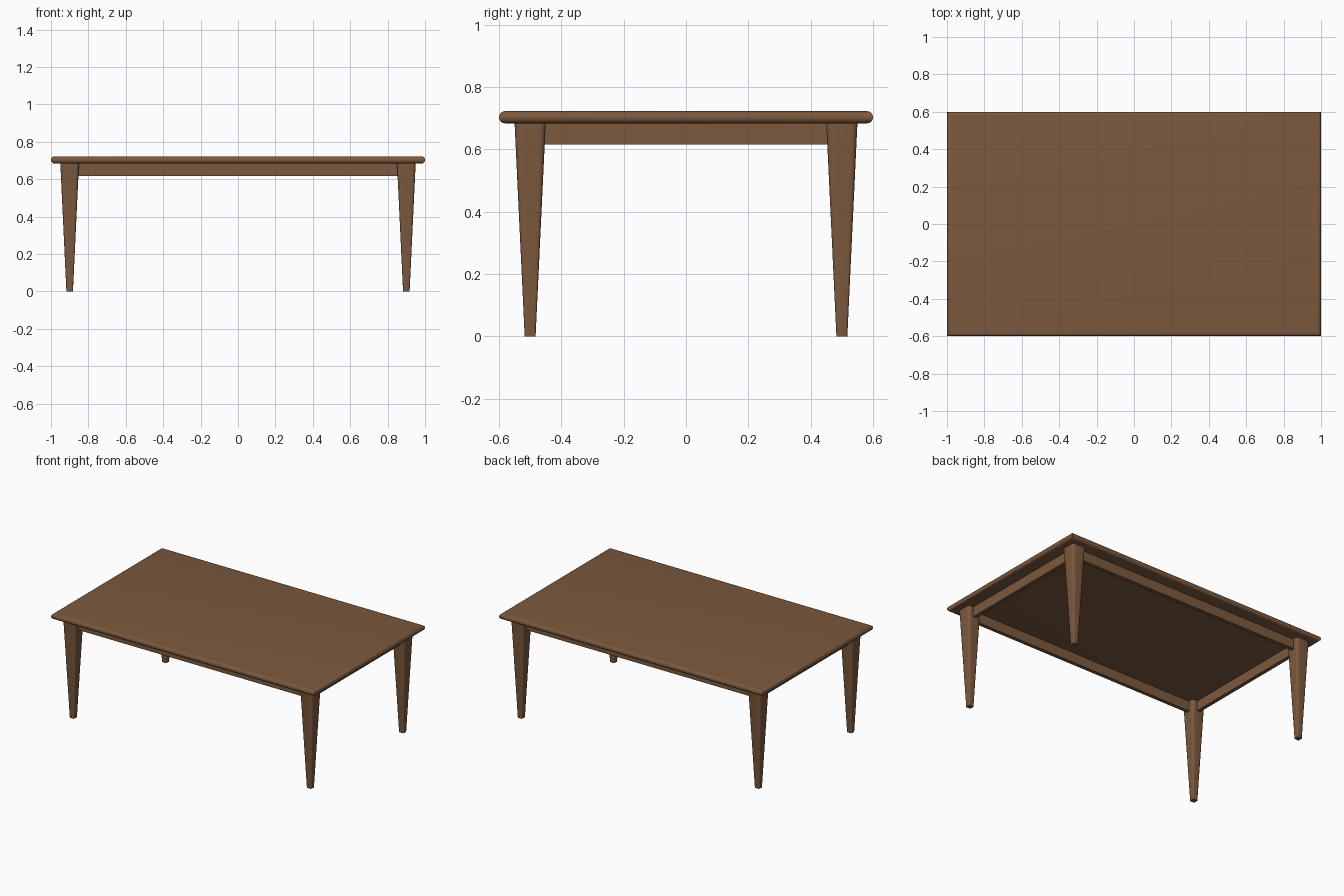
import bpy, bmesh, math

if "Cube" in bpy.data.objects:
    bpy.data.objects.remove(bpy.data.objects["Cube"])


def make_mat():
    m = bpy.data.materials.new("wood")
    m.diffuse_color = (0.2, 0.1, 0.048, 1)
    m.use_nodes = True
    m.node_tree.nodes["Principled BSDF"].inputs["Base Color"].default_value = m.diffuse_color
    return m


WOOD = make_mat()


def loft(name, rings, location=(0, 0, 0)):
    """Skin a stack of equal-length rings and cap both ends."""
    bm = bmesh.new()
    loops = [[bm.verts.new(p) for p in ring] for ring in rings]
    n = len(loops[0])
    for a, b in zip(loops, loops[1:]):
        for i in range(n):
            j = (i + 1) % n
            bm.faces.new((a[i], a[j], b[j], b[i]))
    bm.faces.new(loops[0][::-1])
    bm.faces.new(loops[-1])
    bmesh.ops.recalc_face_normals(bm, faces=bm.faces)
    me = bpy.data.meshes.new(name)
    bm.to_mesh(me)
    bm.free()
    ob = bpy.data.objects.new(name, me)
    bpy.context.collection.objects.link(ob)
    ob.location = location
    me.materials.append(WOOD)
    bpy.ops.object.select_all(action='DESELECT')
    ob.select_set(True)
    bpy.context.view_layer.objects.active = ob
    bpy.ops.object.shade_smooth_by_angle(angle=math.radians(35))
    return ob


def rect(hx, hy, z):
    return [(-hx, -hy, z), (hx, -hy, z), (hx, hy, z), (-hx, hy, z)]


def rounded_square(h, r, z, seg=4):
    pts = []
    for k, (sx, sy) in enumerate(((1, 1), (-1, 1), (-1, -1), (1, -1))):
        for i in range(seg + 1):
            a = math.pi / 2 * (k + i / seg)
            pts.append((sx * (h - r) + r * math.cos(a),
                        sy * (h - r) + r * math.sin(a), z))
    return pts


# Table top: bullnose edge with mitred corners
R, ZC = 0.0195, 0.703
rings = []
for i in range(13):
    a = -math.pi / 2 + math.pi * i / 12
    inset = R * (1 - math.cos(a))
    rings.append(rect(1.0 - inset, 0.6 - inset, ZC + R * math.sin(a)))
loft("table_top", rings)

# Tapered legs with softened corners
for sx, nx in ((-1, "left"), (1, "right")):
    for sy, ny in ((-1, "front"), (1, "back")):
        loft(f"{ny}_{nx}_leg",
             [rounded_square(0.0175, 0.006, 0), rounded_square(0.05, 0.017, 0.685)],
             (0.9 * sx, 0.5 * sy, 0))

# Apron rails between the legs
T = 0.0125
for s, nx, ny in ((-1, "left", "front"), (1, "right", "back")):
    loft(f"{ny}_apron", [rect(0.86, T, 0.616), rect(0.86, T, 0.685)], (0, 0.5 * s, 0))
    loft(f"{nx}_apron", [rect(T, 0.46, 0.616), rect(T, 0.46, 0.685)], (0.9 * s, 0, 0))
